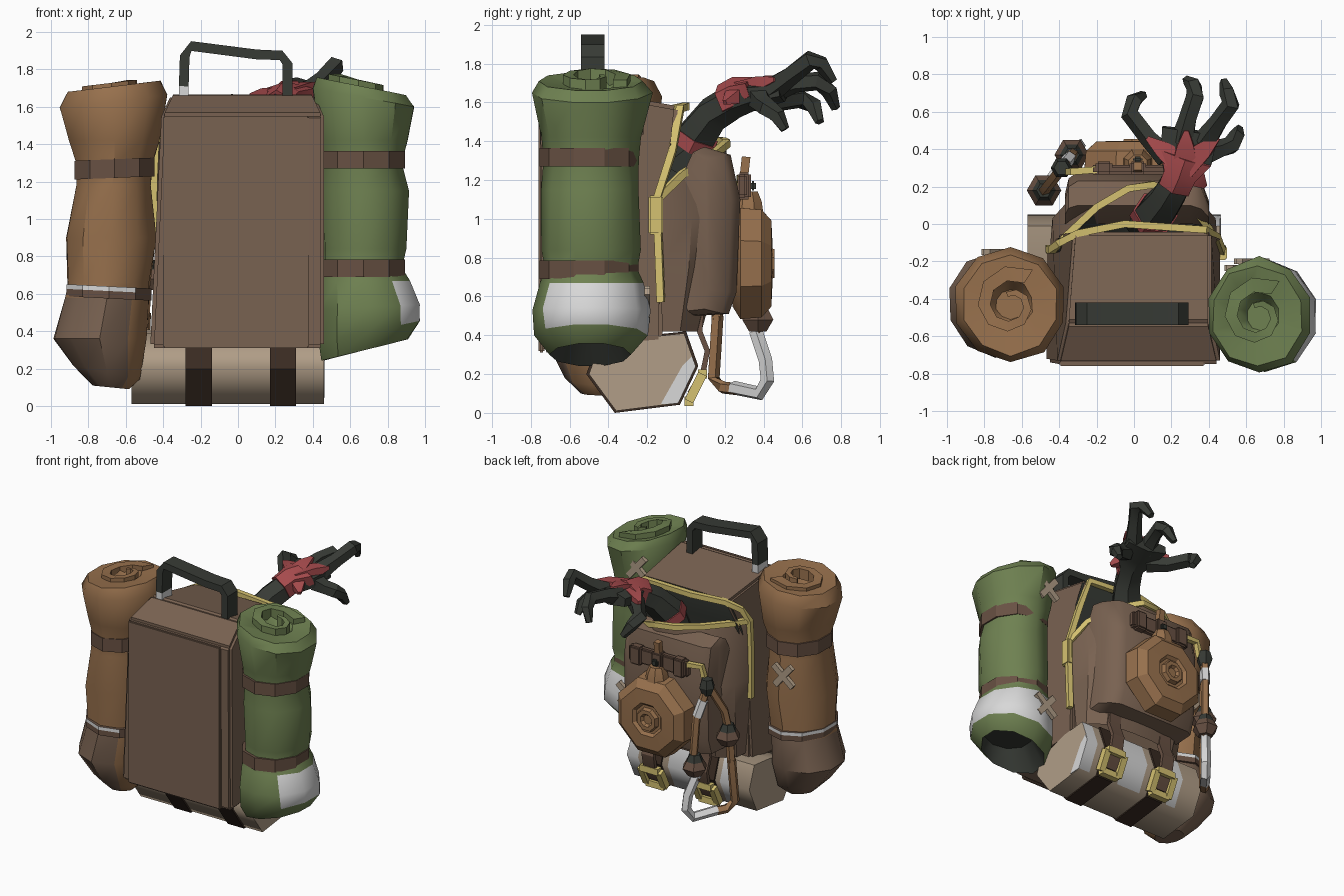
import bpy, bmesh, math, random
from mathutils import Vector as V, Matrix

random.seed(4)
cube = bpy.data.objects.get("Cube")
if cube:
    bpy.data.objects.remove(cube)


def mat(name, *rgb):
    m = bpy.data.materials.new(name)
    m.use_nodes = True
    col = [(c / 255) ** 2.2 for c in rgb] + [1]
    m.diffuse_color = col
    m.node_tree.nodes["Principled BSDF"].inputs["Base Color"].default_value = col
    return m


BAG = mat("bag_brown", 120, 98, 82)
TAN = mat("tan_leather", 150, 112, 78)
GREEN = mat("olive_green", 110, 128, 82)
BEIGE = mat("beige_cloth", 175, 156, 134)
WHITE = mat("worn_white", 215, 215, 215)
DARK = mat("dark_strap", 60, 47, 39)
COAL = mat("charcoal", 58, 61, 56)
RED = mat("red_cloth", 165, 76, 78)
YELLOW = mat("brass_yellow", 212, 192, 112)
STRAP = mat("strap_brown", 104, 82, 69)


def finish(name, bm, mats, rule=None, bevel=0, angle=28):
    """Turn a bmesh into an object, colouring faces by an optional rule."""
    if bevel:
        bmesh.ops.bevel(bm, geom=bm.edges[:], offset=bevel, segments=2, affect='EDGES')
    bmesh.ops.recalc_face_normals(bm, faces=bm.faces)
    if rule:
        for f in bm.faces:
            f.material_index = rule(f.calc_center_median(), f.normal)
    me = bpy.data.meshes.new(name)
    bm.to_mesh(me)
    bm.free()
    for m in mats:
        me.materials.append(m)
    ob = bpy.data.objects.new(name, me)
    bpy.context.collection.objects.link(ob)
    bpy.ops.object.select_all(action='DESELECT')
    ob.select_set(True)
    bpy.context.view_layer.objects.active = ob
    bpy.ops.object.shade_smooth_by_angle(angle=math.radians(angle))
    return ob


def loft(name, rings, mats, rule=None, closed=True, caps=True, bevel=0, angle=28):
    bm = bmesh.new()
    rows = [[bm.verts.new(p) for p in r] for r in rings]
    n = len(rows[0])
    for a, b in zip(rows, rows[1:]):
        for i in range(n if closed else n - 1):
            j = (i + 1) % n
            bm.faces.new((a[i], a[j], b[j], b[i]))
    if caps:
        bm.faces.new(rows[0])
        bm.faces.new(rows[-1])
    return finish(name, bm, mats, rule, bevel, angle)


def prism(name, profile, x0, x1, mats, rule=None, bevel=0):
    return loft(name, [[V((x, y, z)) for y, z in profile] for x in (x0, x1)], mats, rule, bevel=bevel)


def box(name, c, size, m, rot=0, axis='Y', bevel=0):
    bm = bmesh.new()
    bmesh.ops.create_cube(bm, size=1)
    mtx = Matrix.Translation(c) @ Matrix.Rotation(math.radians(rot), 4, axis) @ Matrix.Diagonal((*size, 1))
    bm.transform(mtx)
    return finish(name, bm, [m], None, bevel)


def tube(name, path, radii, mats, n=6, rule=None):
    """Sweep an n-sided section; each radius is a number or (side, up)."""
    pts = [V(p) for p in path]
    if not isinstance(radii, list):
        radii = [radii] * len(pts)
    prev, rings = V((0, -1, 0)), []
    for i, p in enumerate(pts):
        t = (pts[min(i + 1, len(pts) - 1)] - pts[max(i - 1, 0)]).normalized()
        side = t.cross(V((0, 0, 1))) if abs(t.z) < .9 else prev - t * prev.dot(t)
        side.normalize()
        if side.dot(prev) < 0 and i:
            side.negate()
        prev, up = side, side.cross(t)
        a, b = radii[i] if isinstance(radii[i], tuple) else (radii[i], radii[i])
        k = 1 / math.cos(math.pi / n)
        angs = [2 * math.pi * (j + .5) / n for j in range(n)]
        rings.append([p + side * a * k * math.cos(w) + up * b * k * math.sin(w) for w in angs])
    return loft(name, rings, mats, rule)


def ring(z, cx, cy, rx, ry, tilt=0, jit=0, n=10):
    out = []
    for i in range(n):
        w = 2 * math.pi * (i + .5) / n
        k = 1 + random.uniform(-jit, jit)
        out.append(V((cx + rx * k * math.cos(w), cy + ry * k * math.sin(w), z + tilt * rx * math.cos(w))))
    return out


def spiral(name, c, r, z, tilt, m):
    """Rolled cloth end: a thick wall winding inward."""
    rows = []
    for i in range(11):
        w, k = i * .72 + 1, r * (1 - .068 * i)
        x, y = k * math.cos(w), k * math.sin(w)
        rows.append([V((c[0] + x * s, c[1] + y * s, z + h + tilt * x))
                     for s, h in ((.62, -.06), (1, -.06), (1, .02), (.62, .02))])
    loft(name, rows, [m])


# Main bag, tapered on one side, with a dark rear face inside the opening
main = prism("bag_body", [(-.74, .31), (-.75, 1.56), (-.53, 1.67), (-.04, 1.58),
             (-.06, 1.38), (-.15, 1.1), (-.12, .36)], -.47, .46, [BAG, COAL],
             lambda c, n: int(n.y > .5 and c.z > 1.15), bevel=.02)
for v in main.data.vertices:
    if v.co.x < 0:
        v.co.x *= 1 - .13 * (v.co.z - .3) / 1.27
    if v.co.z > 1.6:
        v.co.x *= .9
    elif v.co.z > 1.5 and v.co.y > -.15:
        v.co.x *= .8 if v.co.x < 0 else .9
box("front_panel", (-.01, -.745, .93), (.78, .03, 1.24), BAG, bevel=.008)

# Rear shell with an open rim, closed high on one side and sagging on the other
rim = [V(p) for p in ((-.43, -.14, 1.43), (-.36, -.06, 1.42), (-.2, .09, 1.41), (-.03, .19, 1.4),
                      (.1, .21, 1.39), (.28, .13, 1.32), (.4, -.02, 1.23), (.46, -.15, 1.1))]
shell = [rim]
for z, w, d in ((1, .45, .2), (.75, .44, .17), (.42, .42, .08)):
    shell.append([V((w * u, -.14 + (d + .14) * k, z)) for u, k in
                  ((-1, 0), (-.97, .5), (-.7, .9), (-.2, 1), (.2, 1), (.7, .9), (.97, .5), (1, 0))])
loft("rear_shell", shell, [BAG], closed=False, caps=False)
loft("dark_lining", [[p * .97 - V((0, .02, .06)) for p in rim], [V((p.x * .9, -.12, 1.12)) for p in rim]],
     [COAL], closed=False, caps=False)

# Zip edges
tube("rear_zip", rim, .019, [YELLOW], 4)
top_edge = [(-.455, -.13, .85), (-.45, -.14, 1.2), (-.44, -.14, 1.43), (-.4, -.1, 1.52), (-.3, -.05, 1.57),
            (-.05, .0, 1.58), (.38, -.03, 1.57), (.44, -.07, 1.35), (.47, -.15, 1.1), (.47, -.13, .57)]
tube("front_zip", top_edge, .019, [YELLOW], 4)
box("zip_pull", (.475, -.155, 1.02), (.045, .075, .2), YELLOW, bevel=.008)

# Rear pocket, rounded towards the sides
pocket = [(-.02, .58), (.05, .5), (.22, .51), (.26, .62), (.28, 1.1), (.23, 1.33), (.1, 1.37), (0, 1.25)]
loft("rear_pocket", [[V((x, -.03 + (y + .03) * k, .93 + (z - .93) * h)) for y, z in pocket]
     for x, k, h in ((-.37, .6, .94), (-.35, .88, .99), (-.3, 1, 1), (.3, 1, 1), (.36, .85, .99), (.4, .5, .94))],
     [BAG], angle=40)

# Bedroll under the bag, its straps and buckles
roll = [(-.5, .2), (-.46, .31), (-.2, .39), (-.01, .41), (.05, .24), (-.04, .05), (-.36, .01)]
xs = (-.57, -.4, -.32, -.08, .12, .37, .46)
loft("bottom_roll", [[V((x, y, z)) for y, z in roll] for x in xs], [BEIGE, WHITE],
     lambda c, n: int(n.y > .3 and abs(n.x) < .5 and (c.x > .37 or -.4 < c.x < -.32 or -.08 < c.x < .12)),
     angle=75)
prism("worn_end_patch", [(-.13, .045), (-.04, .05), (.05, .24), (.03, .29), (-.02, .24)], .455, .465, [WHITE])
band = [(-.22 + (y + .22) * 1.05, .21 + (z - .21) * 1.05) for y, z in roll]
for x in (-.21, .24):
    prism("roll_strap", band, x - .07, x + .07, [DARK])
    tube("lower_strap", [(x, .02, .1), (x, .09, .22), (x, .11, .32), (x, .07, .42), (x, .08, .54)],
         (.05, .014), [STRAP], 4)
    corners = [(x + a * .075, .05 + b * .035, .13 + b * .07)
               for a, b in ((-1, -1), (1, -1), (1, 1), (-1, 1))]
    for a, b in zip(corners, corners[1:] + corners[:1]):
        tube("strap_buckle", [a, b], .024, [YELLOW], 4)

# Green side roll, with a frayed white band near its hollow foot
gx, gy = .68, -.49
loft("green_roll", [ring(z, gx + o, gy, rx, ry, t, .03) for z, o, rx, ry, t in (
    (.42, .04, .17, .17, .1), (.3, .0, .24, .21, .25), (.4, .02, .29, .29, .2), (.53, .02, .28, .3, .05),
    (.67, .0, .25, .27, 0), (.74, -.01, .22, .24, 0), (.84, 0, .23, .26, 0), (1.15, .0, .24, .25, 0),
    (1.3, -.01, .22, .24, 0), (1.42, -.01, .25, .26, 0), (1.65, -.01, .29, .31, -.18),
    (1.71, -.02, .25, .27, -.2), (1.69, -.02, .12, .13, -.2), (1.62, 0, .08, .08, 0))], [GREEN, WHITE, COAL],
    lambda c, n: 2 if c.z < .44 and n.z < -.2 and math.hypot(c.x - gx, c.y - gy) < .23
    else int((.47 < c.z < .65 and (n.x > .5 or n.y > .3)) or (.4 < c.z < .53 and n.y > .6)), angle=40)
spiral("green_roll_spiral", (gx - .02, gy), .22, 1.72, -.2, GREEN)
for z in (.74, 1.32):
    loft("green_roll_band", [ring(z + h, gx - .01, gy - .01, .235 + k, .255 + k) for h, k in
         ((-.05, -.03), (-.05, 0), (.045, .0), (.045, -.03))], [STRAP])

# Tan side roll with a darker foot that shows its lining on the inner side
bx, by = -.68, -.43
loft("tan_roll", [ring(z, bx + o, by, rx, ry, t, .03) for z, o, rx, ry, t in (
    (.1, .0, .1, .11, -.1), (.18, -.02, .19, .19, -.2), (.36, -.06, .26, .28, 0), (.58, -.02, .23, .25, 0),
    (.66, -.01, .23, .25, 0), (.9, -.0, .25, .28, 0), (1.18, .01, .21, .25, 0), (1.3, .02, .21, .25, 0),
    (1.42, .02, .25, .28, 0), (1.63, .02, .3, .31, .12), (1.71, .02, .26, .27, .12),
    (1.7, .02, .12, .13, .12), (1.62, .02, .08, .08, 0))], [TAN, BAG],
    lambda c, n: int(c.z < .57 and not (n.x > .5 and n.y < .3)), angle=40)
spiral("tan_roll_spiral", (bx + .02, by), .22, 1.71, .12, TAN)
loft("tan_roll_band", [ring(1.27 + h, bx + .02, by, .225 + k, .265 + k, .04) for h, k in
     ((-.05, -.03), (-.05, 0), (.05, .0), (.05, -.03))], [STRAP])
loft("tan_roll_lower_band", [ring(.61 + h, bx - .01, by, .24 + k, .27 + k, -.05) for h, k in
     ((-.035, -.03), (-.035, 0), (.005, .0), (.03, .0), (.03, -.03))], [STRAP, WHITE],
     lambda c, n: int(c.z > .61 and n.z < .5 and n.x < .4))

# Crossed stitched patches
for c in ((-.72, -.15, 1.08), (.58, -.235, 1.53), (.63, -.2, .56)):
    for r in (-40, 50):
        box("cross_patch", c, (.21, .03, .045), BEIGE, r)

# Carry handle
tube("carry_handle", [(-.29, -.48, 1.64), (-.29, -.48, 1.71), (-.285, -.48, 1.87), (-.25, -.48, 1.925),
     (.1, -.48, 1.88), (.23, -.48, 1.875), (.265, -.48, 1.83), (.265, -.48, 1.62)],
     (.06, .026), [COAL, WHITE], 4, lambda c, n: int(c.z < 1.7 and c.x < 0))

# Reaching arm, hand and fingers
tube("arm", [(.07, -.02, 1.25), (.11, .05, 1.42), (.18, .14, 1.54), (.24, .25, 1.61), (.28, .36, 1.64),
     (.3, .5, 1.66)], [.1, .1, .085, .08, (.14, .065), (.15, .05)], [COAL])
fingers = {
    "thumb": [(.18, .36, 1.62), (.08, .46, 1.6), (-.02, .59, 1.62), (.0, .66, 1.58), (.05, .69, 1.5)],
    "first_finger": [(.26, .44, 1.66), (.29, .56, 1.7), (.33, .68, 1.71), (.32, .74, 1.66), (.28, .77, 1.57)],
    "second_finger": [(.38, .44, 1.67), (.45, .54, 1.74), (.52, .64, 1.82), (.5, .7, 1.8), (.48, .76, 1.71)],
    "third_finger": [(.39, .38, 1.62), (.46, .4, 1.59), (.52, .42, 1.57), (.55, .47, 1.53), (.56, .51, 1.46)]}
for name, path in fingers.items():
    tube(name, path, [.055, .042, .042, .036, .02], [COAL], 5)
tube("red_cuff", [(.22, .2, 1.6), (.25, .27, 1.635), (.28, .36, 1.665)], [.085, .088, (.14, .06)], [RED])
for tip in ((.07, .46, 1.66), (.28, .5, 1.73), (.45, .46, 1.72), (.38, .2, 1.6)):
    tube("cuff_point", [(.27, .31, 1.66), V((.27, .31, 1.67)).lerp(V(tip), .6), tip],
         [(.07, .045), (.045, .035), .012], [RED], 4)
tube("sleeve_end", [(.095, .03, 1.37), (.115, .06, 1.43)], .108, [RED])

# Round flask with a raised ring boss
fx, fz = .02, .77
loft("flask", [[V((fx + r * math.cos(k * math.pi / 4 + .39), y, fz + r * math.sin(k * math.pi / 4 + .39)))
     for k in range(8)] for y, r in ((.24, .24), (.28, .31), (.39, .3), (.44, .24), (.445, .13), (.425, .11),
     (.425, .09), (.455, .08), (.455, .05), (.435, .035))], [TAN])
tube("flask_neck", [(fx, .32, 1.02), (fx, .32, 1.09), (fx, .32, 1.14)], [.08, .07, .05], [TAN], 8)
box("flask_strap", (fx, .29, 1.17), (.5, .05, .12), STRAP, bevel=.012)
for x in (-.16, .02, .2):
    box("strap_loop", (x, .3, 1.17), (.09, .07, .14), STRAP, bevel=.012)
tube("strap_peg", [(fx, .29, 1.14), (fx, .31, 1.32)], .022, [TAN], 4)
box("strap_button", (fx, .345, 1.17), (.05, .03, .05), COAL, bevel=.01)


# Hanging rope, knots and snap loop on a slanted plane
def hang(y, z):
    return (-.52 + (y - .13) * .78, y, z)


tube("rope_hook", [(-.2, .29, 1.2), (-.33, .28, 1.21), (-.36, .28, 1.1)], .018, [YELLOW], 4)
tube("upper_knot", [hang(.3, 1.14), hang(.3, 1.08), hang(.3, 1.02)], [.035, .05, .03], [COAL])
tube("inner_rope", [hang(.3, 1.06), hang(.36, .85), hang(.38, .5), hang(.36, .38)], .025, [TAN], 5)
tube("rope_clip", [hang(.32, .98), hang(.355, .86)], .03, [WHITE], 5)
tube("outer_rope", [hang(.28, 1.06), hang(.2, .88), hang(.17, .7), hang(.16, .48)], .025, [TAN], 5)
for y, z in ((.37, .5), (.18, .7)):
    tube("rope_knot", [hang(y, z - .08), hang(y, z - .02), hang(y, z + .04)], [.045, .08, .05], [STRAP])
    tube("knot_cap", [hang(y, z + .03), hang(y, z + .08)], [.055, .035], [COAL])
tube("loop_rope", [hang(.16, .5), hang(.14, .18), hang(.19, .13), hang(.28, .12)], .027, [TAN], 5)
tube("snap_loop", [hang(.24, .13), hang(.38, .1), hang(.42, .17), hang(.41, .27), hang(.36, .42)],
     .03, [WHITE], 5)
